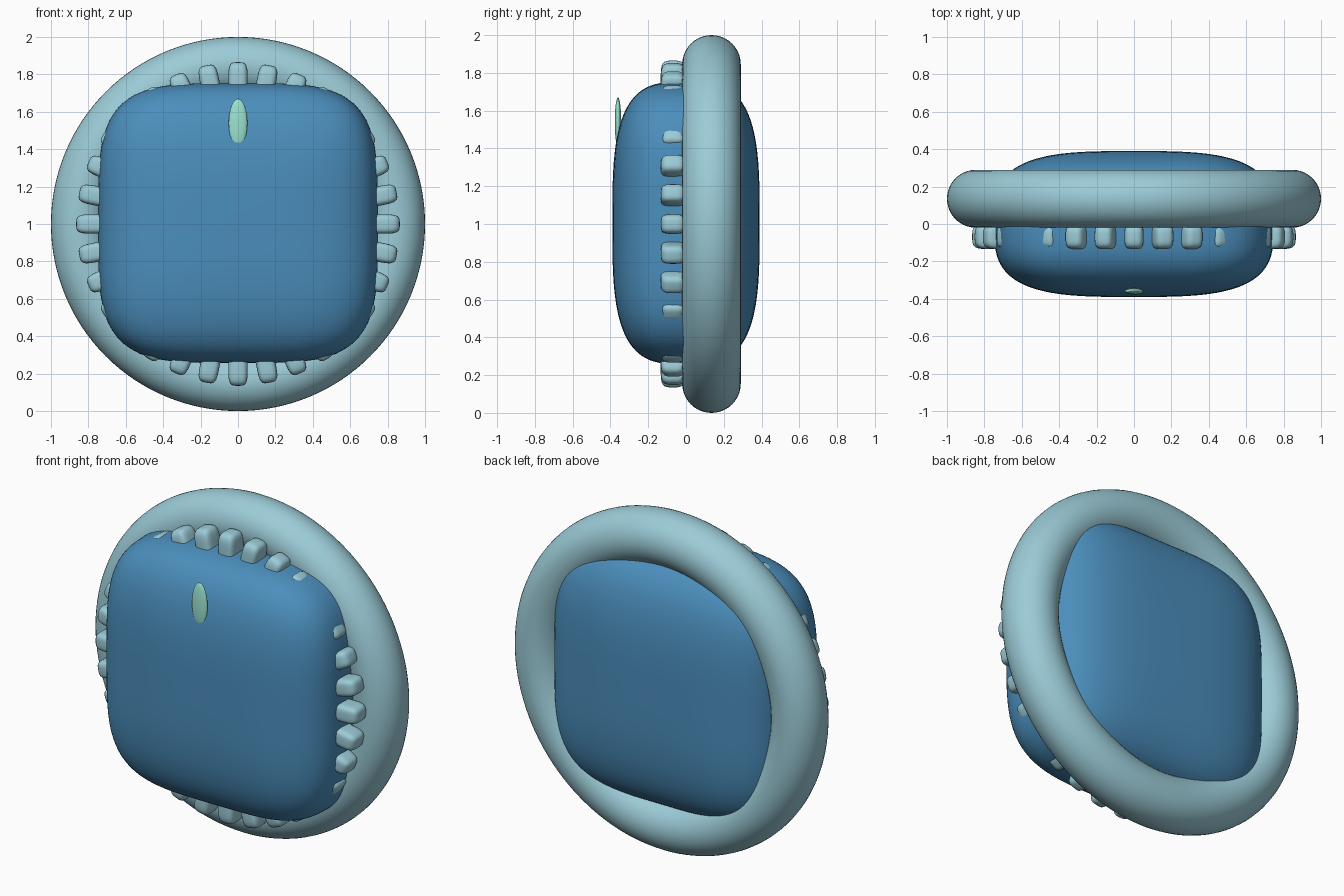
import bpy, bmesh
from math import pi, sin, cos, radians
from mathutils import Vector

if "Cube" in bpy.data.objects:
    bpy.data.objects.remove(bpy.data.objects["Cube"])


def material(name, rgb):
    m = bpy.data.materials.new(name)
    m.diffuse_color = (*rgb, 1)
    m.use_nodes = True
    m.node_tree.nodes["Principled BSDF"].inputs["Base Color"].default_value = m.diffuse_color
    return m


blue = material("body_blue", (0.07, 0.27, 0.50))
pale = material("ring_pale_blue", (0.33, 0.60, 0.68))
mint = material("marker_mint", (0.33, 0.78, 0.64))


def rounded_block(name, half, p_xz, p_y, cuts, mat):
    """Subdivided cube pushed onto a superellipsoid."""
    bm = bmesh.new()
    bmesh.ops.create_cube(bm, size=2)
    bmesh.ops.subdivide_edges(bm, edges=bm.edges[:], cuts=cuts, use_grid_fill=True)
    for v in bm.verts:
        x, y, z = (abs(c) for c in v.co)
        r = ((x**p_xz + z**p_xz)**(p_y / p_xz) + y**p_y)**(1 / p_y)
        v.co = Vector(c / r * h for c, h in zip(v.co, half))
    for f in bm.faces:
        f.smooth = True
    mesh = bpy.data.meshes.new(name)
    bm.to_mesh(mesh)
    bm.free()
    mesh.materials.append(mat)
    return mesh


def place(name, mesh, loc, rot_y=0):
    ob = bpy.data.objects.new(name, mesh)
    bpy.context.collection.objects.link(ob)
    ob.location = loc
    ob.rotation_euler = (0, rot_y, 0)
    return ob


# Rounded square body
place("body", rounded_block("body", (0.748, 0.39, 0.748), 4, 3.3, 31, blue), (0, 0, 1.005))

# Large ring around the back half
bpy.ops.mesh.primitive_torus_add(major_radius=0.845, minor_radius=0.155,
                                 major_segments=128, minor_segments=40,
                                 location=(0, 0.135, 1), rotation=(pi / 2, 0, 0))
ring = bpy.context.object
ring.name = "ring"
ring.data.materials.append(pale)
bpy.ops.object.shade_smooth()

# Grip teeth in front of the ring
tooth = rounded_block("grip_tooth", (0.052, 0.066, 0.10), 4, 4, 7, pale)
for i in range(32):
    a = i * 2 * pi / 32
    place(f"grip_tooth_{i + 1}", tooth, (0.765 * sin(a), -0.068, 1 + 0.765 * cos(a)), a)

# Pointer mark on the front face
marker = rounded_block("pointer_mark", (0.05, 0.017, 0.13), 2, 2, 11, mint)
place("pointer_mark", marker, (0, -0.36, 1.54))
